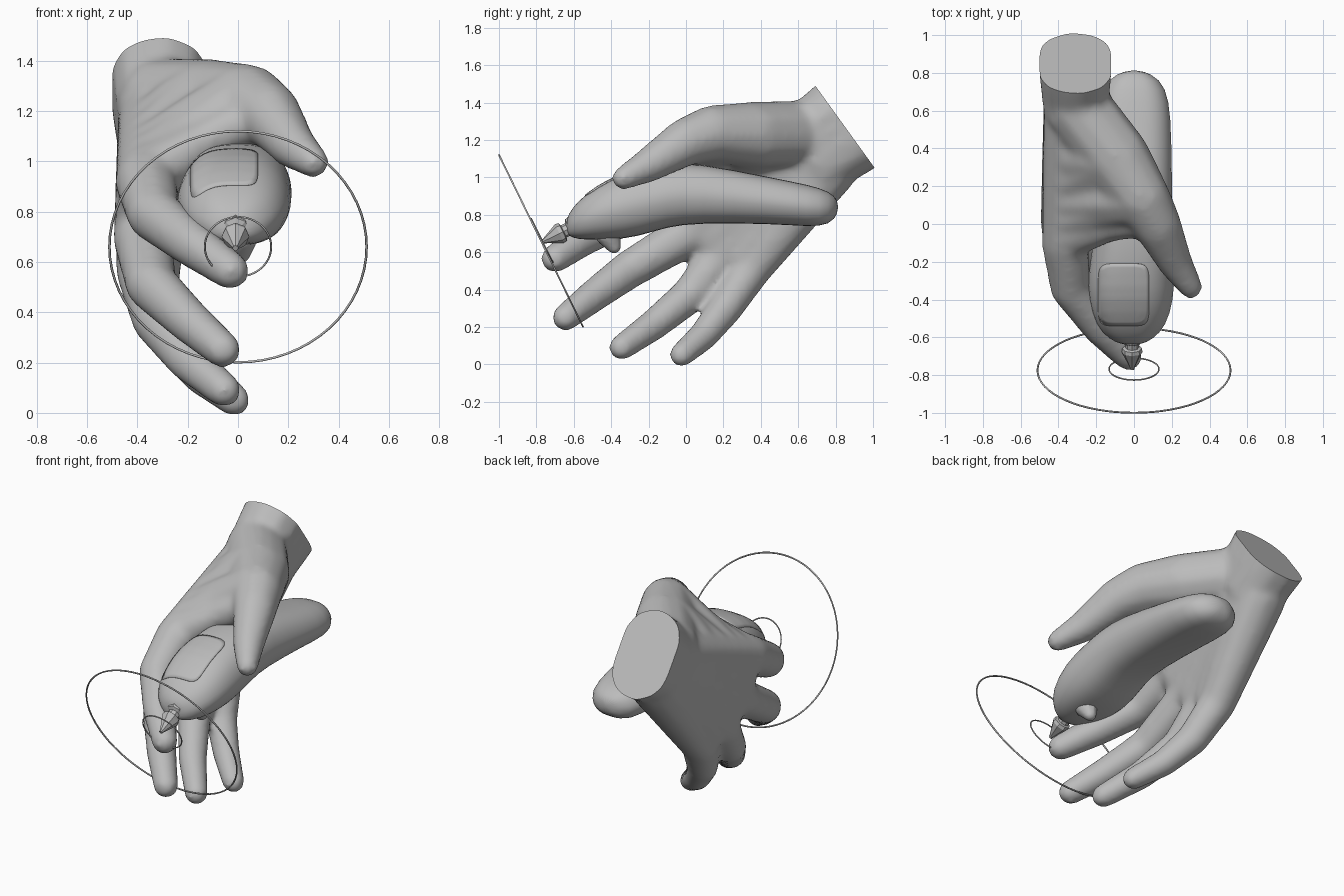
import bpy, bmesh, math
from mathutils import Vector, Matrix

if "Cube" in bpy.data.objects:
    bpy.data.objects.remove(bpy.data.objects["Cube"])

grey = bpy.data.materials.new("plain grey")
grey.diffuse_color = (0.5, 0.5, 0.5, 1)
grey.use_nodes = True
grey.node_tree.nodes["Principled BSDF"].inputs["Base Color"].default_value = grey.diffuse_color


def finish(name, bm, angle=40):
    """Turn a bmesh into a shaded, named object."""
    bmesh.ops.recalc_face_normals(bm, faces=bm.faces)
    me = bpy.data.meshes.new(name)
    bm.to_mesh(me)
    bm.free()
    me.materials.append(grey)
    ob = bpy.data.objects.new(name, me)
    bpy.context.collection.objects.link(ob)
    bpy.ops.object.select_all(action='DESELECT')
    ob.select_set(True)
    bpy.context.view_layer.objects.active = ob
    bpy.ops.object.shade_smooth_by_angle(angle=math.radians(angle))
    return ob


def limb(bm, *path):
    """Chain of overlapping balls along points of (x, y, z, radius)."""
    for a, b in zip(path, path[1:]):
        a, b = Vector(a), Vector(b)
        n = max(2, int((b - a).length / (0.22 * min(a[3], b[3]))))
        for i in range(n + 1):
            p = a.lerp(b, i / n)
            bmesh.ops.create_icosphere(bm, subdivisions=2, radius=p[3],
                                       matrix=Matrix.Translation(p[:3]))


def loft(bm, rings):
    """Skin a list of closed rings and cap both ends."""
    vs = [[bm.verts.new(p) for p in r] for r in rings]
    n = len(vs[0])
    for a, b in zip(vs, vs[1:]):
        for i in range(n):
            bm.faces.new((a[i], a[(i + 1) % n], b[(i + 1) % n], b[i]))
    bm.faces.new(vs[0])
    bm.faces.new(vs[-1])


bm = bmesh.new()
palm = []


def finger(k, *joints):
    """Finger k (0 = index) from the wrist through its joints, tapering."""
    root = Vector((-.32, .62, 1.19)).lerp((-.32, .75, 1.04), k / 3)
    size = 1 - 0.045 * k
    taper = [r * size for r in (.128, .112, .096, .08)]
    path = [(*root, .165)] + [(*p, r) for p, r in zip(joints, taper)]
    limb(bm, *path)
    palm.append((Vector(path[0]), Vector(path[1])))


# Fingers, each with its palm bone: knuckle, two joints, tip
finger(0, (-.365, -.1, .92), (-.335, -.34, .79), (-.18, -.55, .67), (-.03, -.70, .565))
finger(1, (-.38, .02, .7), (-.345, -.3, .51), (-.2, -.49, .37), (-.06, -.645, .25))
finger(2, (-.375, .18, .57), (-.325, .02, .37), (-.2, -.175, .21), (-.055, -.345, .09))
finger(3, (-.34, .35, .51), (-.265, .21, .3), (-.15, .095, .155), (-.015, -.025, .05))
# Flesh between neighbouring palm bones
for (a, b), (c, d) in zip(palm, palm[1:]):
    limb(bm, (a + c) / 2, (b + d) / 2 + ((a + c) - (b + d)) * .04)
# Thumb, then the web fanning from thumb to index finger
thumb_base, thumb_mid = (-.1, .36, 1.225, .185), (.04, .14, 1.235, .155)
limb(bm, (-.3, .62, 1.23, .185), thumb_base, thumb_mid,
     (.12, 0, 1.19, .132), (.215, -.2, 1.065, .096), (.3, -.335, .995, .066))
a, b = palm[0]
for t, end, r in ((.35, thumb_base, .165), (.55, thumb_base, .15),
                  (.68, thumb_mid, .135), (.82, thumb_mid, .115),
                  (.95, (.1, .04, 1.19, .11), .085)):
    p, q = a.lerp(b, t), Vector(end)
    mid = (p + q) / 2 + Vector((0, 0, .02, 0))
    mid[3] = r
    limb(bm, p, mid, q)
# Wrist: parallel strands running past the cut
wrist, along = Vector((-.31, .85, 1.27)), Vector((0, .81, .585))
for side in (-1, 0, 1):
    mid = wrist + side * Vector((0, -.047, .065))
    limb(bm, (*(mid - along * .2), .18), (*mid, .2), (*(mid + along * .25), .215))

# Fuse the balls into one skin
hand = finish("hand", bm)
mod = hand.modifiers.new("fuse", 'REMESH')
mod.mode, mod.voxel_size = 'VOXEL', 0.018
mod = hand.modifiers.new("soften", 'SMOOTH')
mod.factor, mod.iterations = 0.5, 18
fused = bpy.data.meshes.new_from_object(
    hand.evaluated_get(bpy.context.evaluated_depsgraph_get()))
bpy.data.objects.remove(hand)
bm = bmesh.new()
bm.from_mesh(fused)
# Flat cut across the wrist
cut = bmesh.ops.bisect_plane(bm, geom=bm.verts[:] + bm.edges[:] + bm.faces[:],
                             plane_co=wrist, plane_no=along, clear_outer=True)
bmesh.ops.contextual_create(
    bm, geom=[e for e in cut["geom_cut"] if isinstance(e, bmesh.types.BMEdge)])
finish("hand", bm, 50)

# Device body: rounded sections (y, bottom, top, half width)
stations = [(-.64, .70, .78, .05), (-.61, .675, .835, .12), (-.54, .665, .91, .19),
            (-.40, .665, 1.0, .232), (-.26, .68, 1.04, .235), (-.1, .735, 1.07, .22),
            (.06, .755, 1.08, .208), (.45, .752, 1.0, .205), (.66, .735, .96, .193),
            (.77, .745, .925, .145), (.815, .81, .875, .04)]


def section(y, lo, hi, w, n=24):
    ring = []
    for i in range(n):
        c, s = math.cos(math.tau * i / n), math.sin(math.tau * i / n)
        x = math.copysign(abs(c) ** .68, c) * w
        z = math.copysign(abs(s) ** .68, s)
        x *= 1 - 0.2 * max(z, 0) - 0.15 * max(-z, 0)   # widest at mid height
        ring.append((x - .015 * (y < -.1), y, (lo + hi) / 2 + z * (hi - lo) / 2))
    return ring


bm = bmesh.new()
loft(bm, [section(*s) for s in stations])
body = finish("device_body", bm, 60)
mod = body.modifiers.new("round", 'SUBSURF')
mod.levels = mod.render_levels = 1

# Screen: rounded plate laid on the sloping top
bm = bmesh.new()
G = 16
grid = {}
for i in range(G + 1):
    for j in range(G + 1):
        u, v = 2 * i / G - 1, 2 * j / G - 1
        k = max(abs(u), abs(v)) / max((u ** 6 + v ** 6) ** (1 / 6), 1e-6)
        grid[i, j] = bm.verts.new((-.055 + .135 * u * k, -.375 + .165 * v * k, 1.3))
for i in range(G):
    for j in range(G):
        bm.faces.new((grid[i, j], grid[i + 1, j], grid[i + 1, j + 1], grid[i, j + 1]))
screen = finish("screen", bm)
mod = screen.modifiers.new("lay", 'SHRINKWRAP')
mod.target, mod.wrap_method = body, 'PROJECT'
mod.use_project_z, mod.use_negative_direction = True, True
mod.use_positive_direction = False
mod.offset = 0.005
mod = screen.modifiers.new("thick", 'SOLIDIFY')
mod.thickness, mod.offset = 0.006, -1

# Trigger under the body
bm = bmesh.new()
limb(bm, (.01, -.42, .70, .07), (.01, -.385, .63, .038))
mod = finish("trigger", bm).modifiers.new("fuse", 'REMESH')
mod.mode, mod.voxel_size, mod.use_smooth_shade = 'VOXEL', 0.01, True

# Nozzle: faceted turned profile (distance along axis, radius)
turn = Vector((0, -.9, -.44)).to_track_quat('Z', 'Y')
start = Vector((-.01, -.60, .737))
profile = [(0, .06), (.025, .055), (.035, .036), (.06, .036), (.065, .052),
           (.085, .055), (.18, .012), (.188, .012)]
bm = bmesh.new()
loft(bm, [[start + turn @ Vector((r * math.cos(math.tau * i / 8),
                                  r * math.sin(math.tau * i / 8), d))
           for i in range(8)] for d, r in profile])
finish("nozzle", bm, 20)


# Hoops floating around the nozzle tip
def hoop(name, y, radius, tube):
    bm = bmesh.new()
    rings = []
    for i in range(64):
        a = math.tau * i / 64
        out = Vector((math.cos(a), math.sin(a), 0))
        rings.append([bm.verts.new(Vector((0, y, .66)) + turn @ (
            out * (radius + tube * math.cos(b)) + Vector((0, 0, tube * math.sin(b)))))
            for b in (math.tau * j / 6 for j in range(6))])
    for i in range(64):
        p, q = rings[i], rings[(i + 1) % 64]
        for j in range(6):
            k = (j + 1) % 6
            bm.faces.new((p[j], p[k], q[k], q[j]))
    finish(name, bm, 70)


hoop("large_hoop", -.775, .511, .005)
hoop("small_hoop", -.768, .132, .004)
